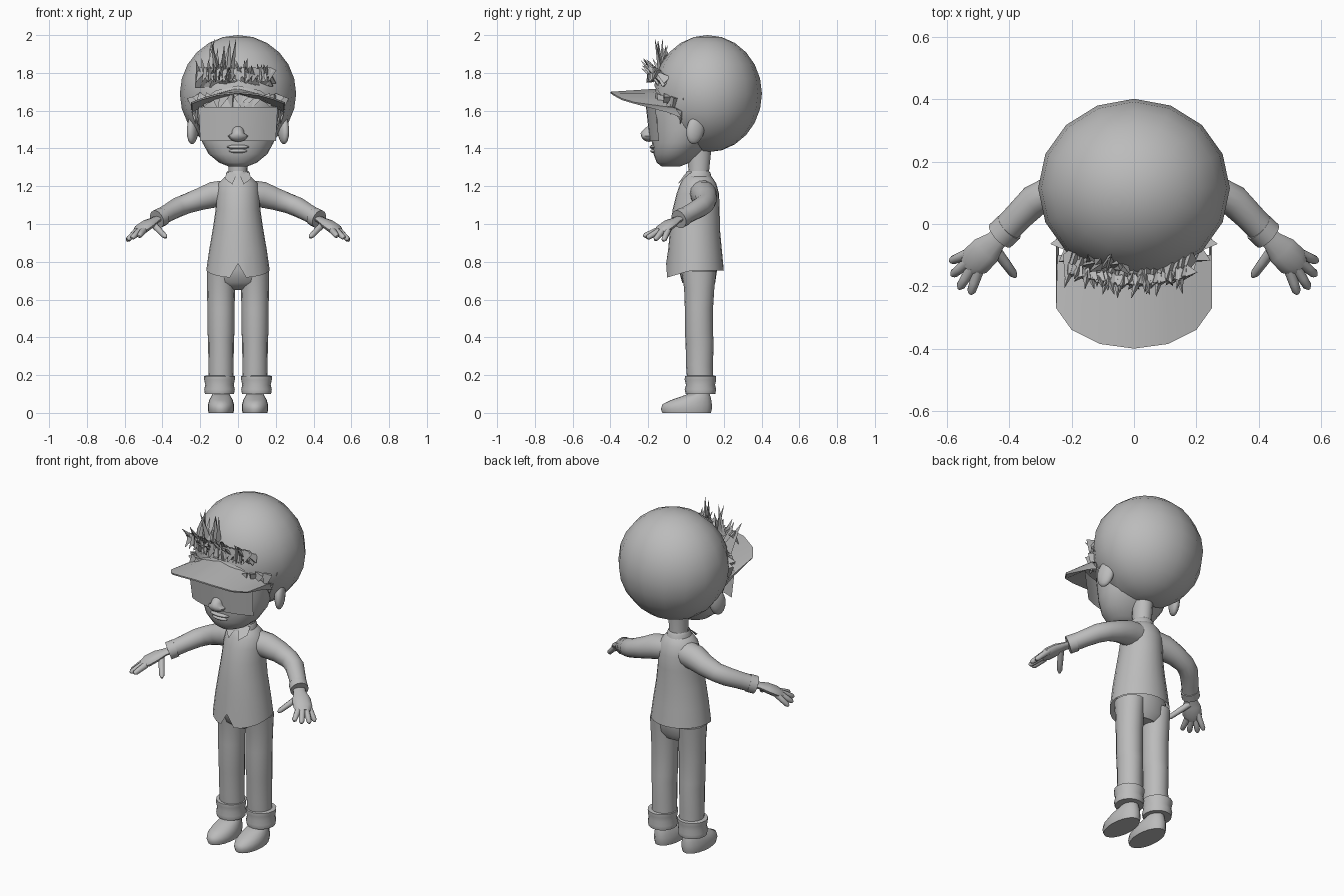
import bpy, bmesh, math, random
from mathutils import Vector, Matrix

random.seed(4)
if "Cube" in bpy.data.objects:
    bpy.data.objects.remove(bpy.data.objects["Cube"])

grey = bpy.data.materials.new("plain grey")
grey.use_nodes = True
grey.diffuse_color = (0.5, 0.5, 0.5, 1)
grey.node_tree.nodes["Principled BSDF"].inputs["Base Color"].default_value = (0.5, 0.5, 0.5, 1)


def finish(name, bm, mirror=False, angle=50, fix=True):
    if fix:
        bmesh.ops.recalc_face_normals(bm, faces=bm.faces)
    mesh = bpy.data.meshes.new(name)
    bm.to_mesh(mesh)
    bm.free()
    mesh.materials.append(grey)
    ob = bpy.data.objects.new(name, mesh)
    bpy.context.collection.objects.link(ob)
    if mirror:
        ob.modifiers.new("mirror", 'MIRROR').use_mirror_merge = False
    bpy.ops.object.select_all(action='DESELECT')
    ob.select_set(True)
    bpy.context.view_layer.objects.active = ob
    if angle:
        bpy.ops.object.shade_smooth_by_angle(angle=math.radians(angle))
    return ob


def skin_rings(bm, rings, caps=(True, True)):
    n = len(rings[0])
    for a, b in zip(rings, rings[1:]):
        for i in range(n):
            bm.faces.new((a[i], a[(i + 1) % n], b[(i + 1) % n], b[i]))
    for ring, cap in zip((rings[0], rings[-1]), caps):
        if cap:
            bm.faces.new(ring)


def stack(bm, levels, n=24, cx=0, caps=(True, True)):
    """Horizontal oval rings, each level = (z, half width, front y, back y)."""
    rings = []
    for z, w, y0, y1 in levels:
        turns = [2 * math.pi * i / n - math.pi / 2 for i in range(n)]
        rings.append([bm.verts.new((cx + w * math.cos(t), (y0 + y1) / 2 + (y1 - y0) / 2 * math.sin(t), z))
                      for t in turns])
    skin_rings(bm, rings, caps)
    return rings


def limb(bm, path, n=12, flat=1.0):
    """Round tube along a path of (x, y, z, radius); flat squashes its height."""
    pts = [Vector(p[:3]) for p in path]
    rings = []
    for i, p in enumerate(pts):
        d = (pts[min(i + 1, len(pts) - 1)] - pts[max(i - 1, 0)]).normalized()
        u = d.cross(Vector((0, 0, 1))).normalized()
        v = u.cross(d)
        r = path[i][3]
        rings.append([bm.verts.new(p + r * (u * math.cos(2 * math.pi * k / n) + v * flat * math.sin(2 * math.pi * k / n)))
                      for k in range(n)])
    skin_rings(bm, rings)


def ball(bm, centre, size, u=16, v=10, rot=Matrix()):
    m = Matrix.Translation(centre) @ rot @ Matrix.Diagonal((*size, 1))
    return bmesh.ops.create_uvsphere(bm, u_segments=u, v_segments=v, radius=1, matrix=m)["verts"]


def lock(bm, base, tip, r):
    """Pointed three-sided strand of hair."""
    base, tip = Vector(base), Vector(tip)
    d = tip - base
    m = Matrix.Translation((base + tip) / 2) @ d.to_track_quat('Z', 'Y').to_matrix().to_4x4()
    bmesh.ops.create_cone(bm, cap_ends=True, segments=3, radius1=r, radius2=0.001, depth=d.length, matrix=m)


# Head and face
bm = bmesh.new()
stack(bm, [(1.305, 0.05, -0.13, -0.03), (1.325, 0.1, -0.155, 0.02), (1.37, 0.155, -0.172, 0.07),
           (1.43, 0.188, -0.18, 0.13), (1.5, 0.205, -0.185, 0.17), (1.58, 0.215, -0.195, 0.2),
           (1.65, 0.22, -0.19, 0.2), (1.74, 0.2, -0.15, 0.2)])
finish("head", bm)

bm = bmesh.new()
for v in ball(bm, (0, -0.195, 1.48), (0.056, 0.045, 0.045)):
    if v.co.z > 1.48:
        v.co.x *= 0.6
        v.co.y += (v.co.z - 1.48) * 0.5
finish("nose", bm)

bm = bmesh.new()
ball(bm, (0, -0.168, 1.408), (0.06, 0.025, 0.012))
ball(bm, (0, -0.165, 1.387), (0.05, 0.024, 0.012))
finish("lips", bm)

bm = bmesh.new()
ball(bm, (0.085, -0.14, 1.55), (0.045, 0.04, 0.04))
finish("eye", bm, True)

bm = bmesh.new()
ball(bm, (0.24, 0.05, 1.5), (0.028, 0.05, 0.078), rot=Matrix.Rotation(math.radians(20), 4, 'Z') @ Matrix.Rotation(math.radians(-12), 4, 'X'))
finish("ear", bm, True)

bm = bmesh.new()
stack(bm, [(1.18, 0.055, 0.01, 0.13), (1.26, 0.05, 0.015, 0.12), (1.45, 0.055, 0.0, 0.14)], 16)
finish("neck", bm)

# Large rounded hair cap, cut open over the face
bm = bmesh.new()
ball(bm, (0, 0.115, 1.69), (0.308, 0.287, 0.31), 16, 12)
for point, normal in (((0, -0.07, 1.6), (0, 0.80, 0.60)),):
    bmesh.ops.bisect_plane(bm, geom=bm.verts[:] + bm.edges[:] + bm.faces[:], plane_co=point,
                           plane_no=normal, clear_inner=True)
finish("hair_cap", bm, angle=70)

# Arched peak: outer rim and inner rim joined by a sheet
bm = bmesh.new()
half = [(0, -0.4), (0.11, -0.385), (0.2, -0.34), (0.25, -0.27), (0.25, -0.05)]
rim = [(-x, y) for x, y in reversed(half[1:])] + half
top, low, back = [], [], []
for x, y in rim:
    z = 1.7 - 0.9 * x * x - (0.03 if y > -0.1 else 0)
    top.append(bm.verts.new((x, y, z)))
    low.append(bm.verts.new((x * 0.98, y, z - 0.008)))
    back.append((bm.verts.new((x * 0.98, max(y, -0.13) + 0.03, z + 0.02 - 0.15 * abs(x))),
                 bm.verts.new((x * 0.96, max(y, -0.13) + 0.03, z - 0.015 - 0.15 * abs(x)))))
for i in range(len(rim) - 1):
    j = i + 1
    bm.faces.new((top[i], top[j], back[j][0], back[i][0]))
    bm.faces.new((low[i], low[j], back[j][1], back[i][1]))
    bm.faces.new((top[i], top[j], low[j], low[i]))
finish("peak", bm, angle=30)

# Curved eye shield
bm = bmesh.new()
cols = []
for i in range(9):
    x = (i - 4) / 4
    bow = 0.05 * x * x
    cols.append([bm.verts.new((x * w, y + bow, z)) for w, y, z in ((0.2, -0.192, 1.44), (0.21, -0.212, 1.62))])
for a, b in zip(cols, cols[1:]):
    bm.faces.new((a[0], b[0], b[1], a[1]))
finish("eye_shield", bm, fix=False)

# Spiky fringe: swept-up row, tall tuft, short strands beneath the peak
bm = bmesh.new()
for i in range(34):
    x = -0.2 + 0.38 * i / 33
    y = -0.13 + 0.9 * x * x
    lean = random.uniform(-0.04, 0.04)
    lock(bm, (x, y, 1.73 + random.uniform(0, 0.03)),
         (x + lean, y - random.uniform(0.06, 0.11), 1.84 + random.uniform(-0.03, 0.04)), 0.03)
    lock(bm, (x, y - 0.05, 1.82), (x + lean, y - 0.08, 1.75), 0.025)
for i in range(9):
    x = -0.15 + 0.014 * i
    lock(bm, (x, -0.13, 1.8), (x + random.uniform(-0.04, 0.03), random.uniform(-0.17, -0.09), random.uniform(1.88, 1.98)), 0.02)
for i in range(13):
    x = -0.22 + 0.44 * i / 12
    y = -0.18 + 1.6 * x * x
    lock(bm, (x, y, 1.68), (x + random.uniform(-0.05, 0.05), y - 0.02, random.uniform(1.57, 1.62)), 0.03)
finish("fringe", bm, angle=0)

bm = bmesh.new()
for y, z in ((-0.08, 1.58), (-0.03, 1.53), (0.02, 1.56)):
    lock(bm, (0.24, y + 0.02, 1.67), (0.225, y, z), 0.03)
finish("sideburn", bm, True, angle=0)

# Shirt with a notched front hem
bm = bmesh.new()
rings = stack(bm, [(0.755, 0.168, -0.105, 0.2), (0.86, 0.153, -0.095, 0.19), (0.97, 0.134, -0.085, 0.18),
                   (1.08, 0.118, -0.07, 0.178), (1.16, 0.115, -0.05, 0.175), (1.215, 0.105, -0.03, 0.16),
                   (1.245, 0.075, -0.012, 0.14), (1.255, 0.058, 0.0, 0.128)], 24, caps=(False, False))
for v in rings[0]:
    v.co.z -= 0.04 * max(0, (0.03 - v.co.y) / 0.135)
rings[0][0].co.z = 0.79
finish("shirt", bm)

bm = bmesh.new()
stack(bm, [(1.225, 0.07, -0.02, 0.14), (1.27, 0.062, 0.0, 0.13), (1.28, 0.056, 0.006, 0.122)], 20, caps=(False, False))
for s in (-1, 1):
    a, b, c, d = [bm.verts.new((s * x, y, z)) for x, y, z in
                  ((0.006, -0.005, 1.265), (0.06, 0.03, 1.275), (0.07, -0.01, 1.24), (0.03, -0.045, 1.21))]
    bm.faces.new((a, b, c, d))
finish("collar", bm)

# Sleeves and hands
bm = bmesh.new()
limb(bm, [(0.05, 0.085, 1.165, 0.07), (0.13, 0.095, 1.155, 0.07), (0.2, 0.105, 1.132, 0.06),
          (0.27, 0.1, 1.108, 0.053), (0.32, 0.075, 1.088, 0.052), (0.37, 0.025, 1.06, 0.047),
          (0.415, -0.022, 1.034, 0.046)], 14)
limb(bm, [(0.4, -0.01, 1.04, 0.05), (0.43, -0.038, 1.025, 0.05)], 14)
finish("sleeve", bm, True)

bm = bmesh.new()
limb(bm, [(0.41, -0.02, 1.035, 0.032), (0.445, -0.055, 1.018, 0.034), (0.475, -0.085, 1.0, 0.05),
          (0.51, -0.12, 0.975, 0.052), (0.53, -0.14, 0.96, 0.035)], 12, 0.5)
fingers = [((0.52, -0.09, 0.98), (0.59, -0.12, 0.91)), ((0.53, -0.12, 0.97), (0.585, -0.165, 0.915)),
           ((0.52, -0.14, 0.965), (0.562, -0.208, 0.925)), ((0.5, -0.15, 0.965), (0.525, -0.225, 0.935)),
           ((0.45, -0.075, 1.0), (0.38, -0.17, 0.928))]
for base, tip in fingers:
    b, t = Vector(base), Vector(tip)
    limb(bm, [(*b.lerp(t, f), r) for f, r in ((0, 0.018), (0.5, 0.016), (0.88, 0.014), (1, 0.006))], 8)
finish("hand", bm, True)

# Trousers, turned-up cuffs, ankles and shoes
bm = bmesh.new()
stack(bm, [(0.65, 0.09, 0.04, 0.13), (0.69, 0.148, -0.02, 0.155), (0.76, 0.155, -0.04, 0.165), (0.85, 0.14, -0.04, 0.16)])
finish("hips", bm)

bm = bmesh.new()
stack(bm, [(0.13, 0.068, 0.01, 0.145), (0.25, 0.067, 0.0, 0.143), (0.38, 0.068, -0.002, 0.146),
           (0.42, 0.071, -0.006, 0.143), (0.55, 0.072, -0.006, 0.143), (0.66, 0.074, -0.01, 0.15), (0.75, 0.075, -0.025, 0.16)], 16, 0.09)
finish("trouser_leg", bm, True)

bm = bmesh.new()
stack(bm, [(0.1, 0.06, 0.015, 0.14), (0.1, 0.077, -0.002, 0.155), (0.125, 0.081, -0.007, 0.16), (0.148, 0.075, 0, 0.154),
           (0.175, 0.081, -0.007, 0.16), (0.195, 0.082, -0.006, 0.16), (0.198, 0.066, 0.01, 0.145)], 16, 0.098)
finish("trouser_cuff", bm, True)

bm = bmesh.new()
stack(bm, [(0.05, 0.04, 0.03, 0.12), (0.14, 0.04, 0.03, 0.12)], 12, 0.092)
finish("ankle", bm, True)

bm = bmesh.new()
stack(bm, [(0, 0.066, -0.125, 0.132), (0.02, 0.07, -0.133, 0.137), (0.045, 0.069, -0.125, 0.137),
           (0.068, 0.062, -0.08, 0.134), (0.085, 0.053, -0.03, 0.13), (0.1, 0.044, 0.01, 0.125)], 20, 0.09)
finish("shoe", bm, True)
